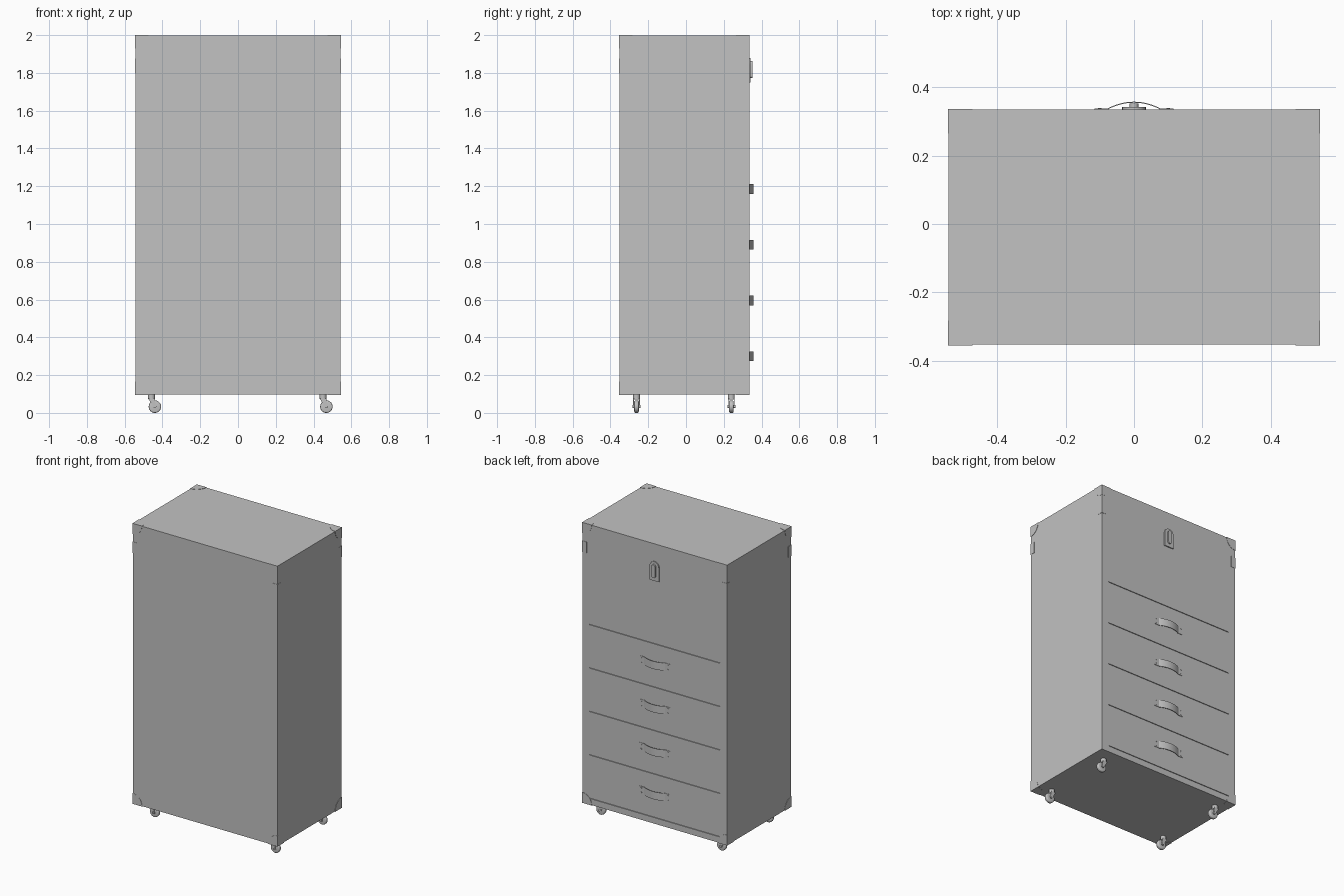
import bpy, bmesh, math
from mathutils import Vector, Matrix

cube = bpy.data.objects.get("Cube")
if cube:
    bpy.data.objects.remove(cube, do_unlink=True)

grey = bpy.data.materials.new("plain_grey")
grey.use_nodes = True
grey.diffuse_color = (0.54, 0.54, 0.54, 1)
grey.node_tree.nodes["Principled BSDF"].inputs["Base Color"].default_value = (0.54, 0.54, 0.54, 1)

W, FRONT, BACK = 0.545, -0.355, 0.335
LOW, TOP = 0.095, 2.0
PROUD = 0.002


def finish(name, bm, smooth=False):
    bmesh.ops.recalc_face_normals(bm, faces=bm.faces)
    mesh = bpy.data.meshes.new(name)
    bm.to_mesh(mesh)
    bm.free()
    mesh.materials.append(grey)
    ob = bpy.data.objects.new(name, mesh)
    bpy.context.scene.collection.objects.link(ob)
    if smooth:
        bpy.ops.object.select_all(action="DESELECT")
        ob.select_set(True)
        bpy.context.view_layer.objects.active = ob
        bpy.ops.object.shade_smooth_by_angle(angle=math.radians(35))
    return ob


def box(bm, lo, hi):
    lo, hi = Vector(lo), Vector(hi)
    m = Matrix.Translation((lo + hi) / 2) @ Matrix.Diagonal((*(hi - lo), 1))
    bmesh.ops.create_cube(bm, size=1, matrix=m)


def prism(bm, points, offset):
    offset = Vector(offset)
    a = [bm.verts.new(p) for p in points]
    b = [bm.verts.new(Vector(p) + offset) for p in points]
    bm.faces.new(a)
    bm.faces.new(b[::-1])
    for i in range(len(a)):
        j = (i + 1) % len(a)
        bm.faces.new((a[i], b[i], b[j], a[j]))


def cylinder(bm, centre, radius, depth, along_y=False, segments=24):
    m = Matrix.Translation(centre)
    if along_y:
        m = m @ Matrix.Rotation(math.pi / 2, 4, "X")
    bmesh.ops.create_cone(bm, cap_ends=True, segments=segments, radius1=radius,
                          radius2=radius, depth=depth, matrix=m)


def arc(cx, cz, r, start, end, n=10):
    return [(cx + r * math.cos(math.radians(start + (end - start) * i / n)),
             cz + r * math.sin(math.radians(start + (end - start) * i / n)))
            for i in range(n + 1)]


# Cabinet with narrow drawer seams cut into the back
bm = bmesh.new()
box(bm, (-W + PROUD, FRONT + PROUD, LOW + PROUD), (W - PROUD, BACK, TOP - PROUD))
cabinet = finish("cabinet", bm)

bm = bmesh.new()
for i in range(5):
    z = 0.14 + i * 0.295
    box(bm, (-0.49, BACK - 0.006, z - 0.002), (0.49, BACK + 0.02, z + 0.002))
seams = finish("seam_cutter", bm)
seams.hide_render = True
seams.hide_viewport = True
cut = cabinet.modifiers.new("drawer_seams", "BOOLEAN")
cut.operation = "DIFFERENCE"
cut.solver = "EXACT"
cut.object = seams

# Quarter-round protectors on three faces of each corner
quarter = [(0, 0)] + arc(0, 0, 0.072, 0, 90)
bm = bmesh.new()
for sx in (-1, 1):
    for y, sy in ((FRONT, -1), (BACK + PROUD, 1)):
        for z, sz in ((LOW, -1), (TOP, 1)):
            corner = Vector((sx * W, y, z))
            signs = (sx, sy, sz)
            for axis in range(3):
                u, v = (axis + 1) % 3, (axis + 2) % 3
                pts = []
                for a, b in quarter:
                    p = corner.copy()
                    p[u] -= signs[u] * a
                    p[v] -= signs[v] * b
                    pts.append(p)
                inward = Vector()
                inward[axis] = -signs[axis] * 0.004
                prism(bm, pts, inward)
finish("corner_protectors", bm)

# Folded straps around the upright edges
bm = bmesh.new()
for sx in (-1, 1):
    for y, sy in ((FRONT, -1), (BACK + PROUD, 1)):
        for dx, dy in ((0.035, 0.004), (0.004, 0.035)):
            xs = sorted((sx * W, sx * (W - dx)))
            ys = sorted((y, y - sy * dy))
            box(bm, (xs[0], ys[0], 1.80), (xs[1], ys[1], 1.875))
finish("edge_straps", bm)

# Bowed drawer handles with riveted end tabs
half, rise, thick = 0.08, 0.021, 0.003
for i in range(4):
    z = 0.30 + i * 0.295
    bm = bmesh.new()
    bow = [(half * t / 8, BACK + PROUD + rise * (1 - (t / 8) ** 2)) for t in range(-8, 9)]
    loop = bow + [(x, y - thick) for x, y in reversed(bow)]
    prism(bm, [(x, y, z - 0.026) for x, y in loop], (0, 0, 0.052))
    for s in (-1, 1):
        xs = sorted((s * 0.075, s * 0.115))
        box(bm, (xs[0], BACK - 0.002, z - 0.026), (xs[1], BACK + 0.003, z + 0.026))
        for dz in (-0.015, 0.015):
            cylinder(bm, (s * 0.1, BACK + 0.003, z + dz), 0.005, 0.004, True, 10)
    finish(f"drawer_handle_{i + 1}", bm, True)

# Latch: arched plate with a raised rounded bar
bm = bmesh.new()
plate = arc(0, 1.845, 0.035, 0, 180) + [(-0.035, 1.75), (0.035, 1.75)]
prism(bm, [(x, BACK - 0.002, z) for x, z in plate], (0, 0.009, 0))
finish("latch_plate", bm, True)
bm = bmesh.new()
bar = arc(0, 1.85, 0.013, 0, 180) + arc(0, 1.785, 0.013, 180, 360)
prism(bm, [(x, BACK + 0.005, z) for x, z in bar], (0, 0.012, 0))
finish("latch_bar", bm, True)

# Swivel casters, each wheel trailing toward +x
for side, x in (("right", -0.458), ("left", 0.45)):
    for end, y in (("front", -0.262), ("back", 0.24)):
        wx, wz = x + 0.018, 0.033
        bm = bmesh.new()
        cylinder(bm, (wx, y, wz), 0.033, 0.024, True, 28)
        rims = [e for e in bm.edges if abs(e.verts[0].co.y - e.verts[1].co.y) < 1e-5]
        bmesh.ops.bevel(bm, geom=rims, offset=0.007, segments=3, affect="EDGES", profile=0.5)
        cylinder(bm, (wx, y, wz), 0.008, 0.042, True, 12)
        finish(f"{end}_{side}_wheel", bm, True)

        bm = bmesh.new()
        cylinder(bm, (x, y, 0.086), 0.018, 0.024, False, 20)
        box(bm, (x - 0.016, y - 0.018, 0.07), (x + 0.018, y + 0.018, 0.076))
        cheek = [(x - 0.016, 0.076), (x + 0.018, 0.076), (wx + 0.010, wz - 0.006),
                 (wx - 0.006, wz - 0.008)]
        for s in (-1, 1):
            prism(bm, [(a, y + s * 0.014, b) for a, b in cheek], (0, s * 0.004, 0))
        finish(f"{end}_{side}_caster_fork", bm, True)
